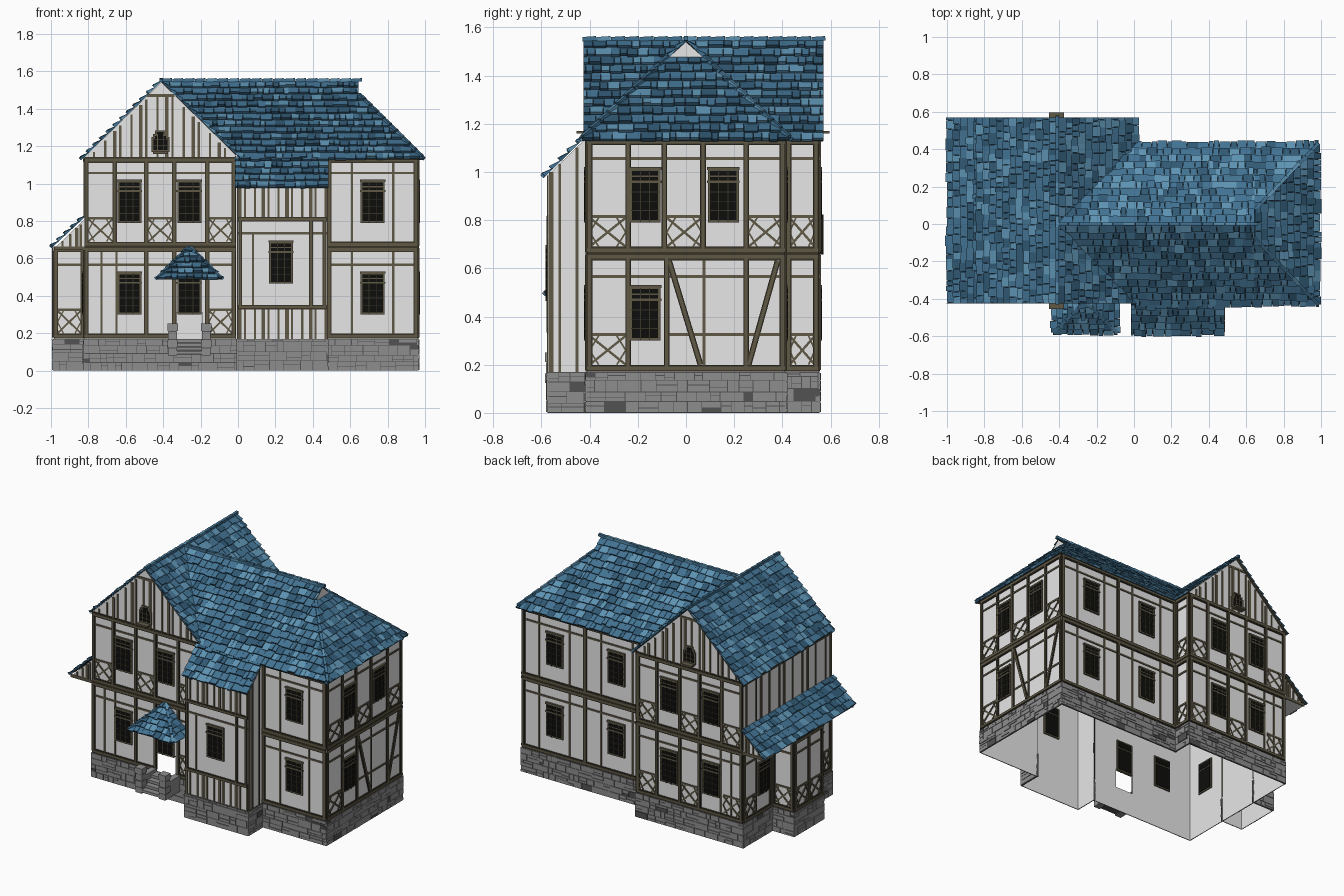
import bpy, bmesh, math, random
from mathutils import Vector as V

if "Cube" in bpy.data.objects:
    bpy.data.objects.remove(bpy.data.objects["Cube"])
random.seed(7)

COLS = {"plaster": (.80, .80, .80), "timber": (.115, .098, .062), "dark_timber": (.04, .034, .02),
        "glass": (.004, .004, .0035), "stone": (.27, .27, .27), "dark_stone": (.085, .085, .085),
        "light_slate": (.11, .29, .45), "mid_slate": (.055, .17, .29), "dark_slate": (.03, .10, .175),
        "slate_gap": (.011, .028, .045)}
MATS = []
for n, c in COLS.items():
    m = bpy.data.materials.new(n)
    m.diffuse_color = (*c, 1)
    m.use_nodes = True
    m.node_tree.nodes["Principled BSDF"].inputs["Base Color"].default_value = m.diffuse_color
    MATS.append(m)
WALL, TIM, DARK, GLASS, STONE, DSTONE, LIGHT, MID, DSLATE, GAP = range(10)


class Part:
    def __init__(self, name):
        self.name, self.bm = name, bmesh.new()

    def face(self, pts, mat, out=None):
        pts = [V(p) for p in pts]
        if out is not None:
            n = sum((pts[i].cross(pts[(i + 1) % len(pts)]) for i in range(len(pts))), V())
            if n.dot(V(out)) < 0:
                pts.reverse()
        f = self.bm.faces.new([self.bm.verts.new(p) for p in pts])
        f.material_index = mat

    def hexa(self, p, mat):  # p: four lower corners then four upper corners
        v = [self.bm.verts.new(q) for q in p]
        for ids in ((3, 2, 1, 0), (4, 5, 6, 7), (0, 1, 5, 4), (1, 2, 6, 5), (2, 3, 7, 6), (3, 0, 4, 7)):
            self.bm.faces.new([v[i] for i in ids]).material_index = mat

    def box(self, a, b, mat):
        (x, y, z), (X, Y, Z) = a, b
        self.hexa([(x, y, z), (X, y, z), (X, Y, z), (x, Y, z), (x, y, Z), (X, y, Z), (X, Y, Z), (x, Y, Z)], mat)

    def rod(self, p, q, w, mat):
        p, q = V(p), V(q)
        t = (q - p).normalized()
        s = t.cross(V((0, 0, 1))).normalized() * w / 2
        u = s.cross(t).normalized() * w / 2
        self.hexa([e + a for e in (p, q) for a in (-s - u, s - u, s + u, u - s)], mat)

    def done(self, recalc=True):
        if recalc:
            bmesh.ops.recalc_face_normals(self.bm, faces=self.bm.faces[:])
        me = bpy.data.meshes.new(self.name)
        self.bm.to_mesh(me)
        for m in MATS:
            me.materials.append(m)
        bpy.context.collection.objects.link(bpy.data.objects.new(self.name, me))


# A wall is (axis it faces, position, sign); a runs along it, d is distance outwards
def P(w, a, z, d):
    ax, c, s = w
    return V((a, c + s * d, z)) if ax == 'y' else V((c + s * d, a, z))


def bar(part, w, a0, z0, a1, z1, wid, d, mat, din=.0005):
    t = V((a1 - a0, z1 - z0)).normalized()
    p = V((-t.y, t.x)) * wid / 2
    c = [(a0 - p.x, z0 - p.y), (a1 - p.x, z1 - p.y), (a1 + p.x, z1 + p.y), (a0 + p.x, z0 + p.y)]
    part.hexa([P(w, a, z, din) for a, z in c] + [P(w, a, z, d) for a, z in c], mat)


walls, frame, win, base = Part("plaster_walls"), Part("timber_frame"), Part("windows"), Part("stone_base")


def beam(w, a0, z0, a1, z1, wid=.024):  # dark edged timber
    bar(frame, w, a0, z0, a1, z1, wid, .007, DARK)
    bar(frame, w, a0, z0, a1, z1, wid * .52, .010, TIM)


def thin(w, a0, z0, a1, z1, wid=.012):
    bar(frame, w, a0, z0, a1, z1, wid, .006, TIM)


def window(w, a, z0, wd=.115, h=.225):
    z1 = z0 + h
    bar(win, w, a, z0, a, z1, wd + .014, .010, TIM, -.008)
    bar(win, w, a, z0 + .010, a, z1 - .06, wd - .006, .0115, GLASS, -.012)
    bar(win, w, a, z1 - .050, a, z1 - .010, wd - .006, .0115, GLASS, -.012)
    for f in (-1 / 6, 1 / 6):
        bar(win, w, a + f * wd, z0, a + f * wd, z1, .004, .0135, DARK)
    for i in range(1, 4):
        z = z0 + .012 + i * (h - .072) / 4
        bar(win, w, a - wd / 2, z, a + wd / 2, z, .003, .013, DARK)
    bar(win, w, a - wd / 2, z1 - .032, a + wd / 2, z1 - .032, .006, .013, TIM)
    bar(win, w, a - wd / 2 - .01, z1 - .055, a + wd / 2 + .01, z1 - .055, .010, .014, TIM)
    bar(win, w, a - wd / 2 - .01, z1, a + wd / 2 + .01, z1, .012, .014, TIM)


def storey(w, a0, a1, up, posts, wins, xs=(), thins=(), gap=None):
    dz = .49 * up
    for l, r in ((a0, gap[0]), (gap[1], a1)) if gap else ((a0, a1),):
        beam(w, l, .185 + dz, r, .185 + dz, .026)
    thin(w, a0, .566 + dz, a1, .566 + dz)
    beam(w, a0, .648 + .478 * up, a1, .648 + .478 * up, .03)
    for a in posts:
        beam(w, a, .18 + dz, a, .64 + dz)
    for a in thins:
        thin(w, a, .19 + dz, a, .64 + dz)
    for a in wins:
        window(w, a, .30 + dz)
    for l, r in xs:  # crossed lower panels
        thin(w, l, .325 + dz, r, .325 + dz)
        thin(w, l, .2 + dz, r, .32 + dz, .010)
        thin(w, l, .32 + dz, r, .2 + dz, .010)
        m, q = (l + r) / 2, (r - l) / 4
        for s in (-1, 1):
            for z in (.2, .32):
                thin(w, m + s * q, z + dz, m + s * 2 * q, .26 + dz, .007)


def boards(w, a0, a1, z0, top, step=.05):
    a, i = a0, 0
    while a < a1:
        if top(a) - z0 > .02:
            thin(w, a, z0, a, top(a), .012 if i % 3 else .019)
        a += step * (.6, 1.2, 1.0)[i % 3]
        i += 1


def panel(w, pts):
    walls.face([P(w, a, z, 0) for a, z in pts], WALL, P(w, 0, 0, 1) - P(w, 0, 0, 0))


def rect(w, a0, a1, z0, z1):
    panel(w, [(a0, z0), (a1, z0), (a1, z1), (a0, z1)])


def stones(w, a0, a1):  # irregular masonry plates
    bar(base, w, a0 - .005, .085, a1 + .005, .085, .17, .005, DSTONE)
    z = .002
    while z < .16:
        h = .168 - z if z > .115 else random.uniform(.035, .055)
        a = a0 - .008
        while a < a1:
            b = min(a + random.uniform(.03, .10), a1 + .008)
            cut = random.choice((0, 0, .4, .6)) * h
            for lo, hi in (((z, z + cut), (z + cut, z + h)) if cut else ((z, z + h),)):
                bar(base, w, a + .0015, (lo + hi) / 2, b - .0015, (lo + hi) / 2, max(hi - lo - .003, .004),
                    random.uniform(.007, .011), STONE if random.random() < .95 else DSTONE)
            a = b
        z += h


# Walls
F, B, E, W = ('y', -.41, -1), ('y', .55, 1), ('x', .96, 1), ('x', -.82, -1)
RB, LE, BF = ('y', .41, 1), ('x', -.01, 1), ('y', -.57, -1)
BL, BR = ('x', 0, -1), ('x', .475, 1)
NF, NB, NW = ('y', -.08, -1), ('y', .23, 1), ('x', -.985, -1)
GABLE = [(-.01, 0), (-.01, 1.152), (-.41, 1.543), (-.82, 1.143), (-.82, 0)]
panel(B, GABLE)
panel(F, GABLE + [(-.33, 0), (-.33, .31), (-.19, .31), (-.19, 0)])  # open doorway
rect(F, -.33, -.19, 0, .17)
rect(F, .475, .96, 0, 1.13)
rect(F, -.01, .475, .99, 1.13)
rect(E, -.41, .41, 0, 1.13)
rect(RB, -.01, .96, 0, 1.13)
rect(LE, .41, .55, 0, 1.13)
rect(W, -.41, .55, 0, 1.13)
rect(BF, 0, .475, 0, .99)
for w in (BL, BR):
    panel(w, [(-.57, 0), (-.41, 0), (-.41, 1.145), (-.57, .99)])
for w in (NF, NB):
    rect(w, -.985, -.82, 0, .65)
rect(NW, -.08, .23, 0, .65)
for w in (F, B):  # lean-to end gables
    panel(w, [(-.985, .65), (-.82, .65), (-.82, .81)])
    thin(w, -.985, .655, -.82, .655, .02)
    boards(w, -.96, -.83, .66, lambda a: .65 + (a + .985) * .92, .035)
walls.face([(-.985, -.41, .65), (-.82, -.41, .65), (-.82, .55, .65), (-.985, .55, .65)], WALL, (0, 0, -1))
walls.face([(.645, -.075, 1.473), (.645, .075, 1.473), (.645, 0, 1.54)], WALL, (1, 0, 0))
for w, l, r in ((F, -.82, -.01), (F, .475, .96), (BF, 0, .475), (BL, -.57, -.41), (BR, -.57, -.41), (E, -.41, .41),
                (RB, -.01, .96), (LE, .41, .55), (B, -.82, -.01), (W, -.41, .55), (NF, -.985, -.82),
                (NB, -.985, -.82), (NW, -.08, .23)):
    stones(w, l, r)

# Timber framing, gabled wing
GP = (-.81, -.66, -.49, -.34, -.165, -.022)
GX = ((-.8, -.67), (-.48, -.35), (-.155, -.03))
for w in (F, B):
    storey(w, -.82, -.01, 1, GP, (-.58, -.26), GX)
    storey(w, -.82, -.01, 0, (-.81, -.49, -.34, -.165, -.022), (-.58, -.26), GX if w is B else GX[2:],
           (-.73, -.65), (-.33, -.175) if w is F else None)
    thin(w, -.49, 1.47, -.34, 1.47, .016)
    boards(w, -.80, -.02, 1.14, lambda a: min(1.47, 1.53 - abs(a + .41)))
    for hw, hh in ((.042, 1.24), (.034, 1.255), (.022, 1.275)):  # arched attic window
        bar(win, w, -.415, 1.168, -.415, hh + .01, hw * 2 + .012, .009, TIM, -.008)
        bar(win, w, -.415, 1.18, -.415, hh, hw * 2 - .01, .011, GLASS, -.012)
    for a in (-.43, -.40):
        bar(win, w, a, 1.18, a, 1.265, .004, .013, TIM)
    for z in (1.205, 1.235):
        bar(win, w, -.45, z, -.38, z, .004, .013, TIM)
    bar(win, w, -.455, 1.165, -.375, 1.165, .012, .045, TIM)
# Hipped wing
for up in (0, 1):
    storey(F, .475, .96, up, (.487, .95), (.72,), (), (.61, .83))
    storey(RB, -.01, .96, up, (.0, .48, .95), (.24, .71), (), (.12, .36, .6, .83))
    storey(LE, .41, .55, up, (.425, .54), (), ((.43, .535),))
EX = ((-.4, -.25), (-.08, .065), (.26, .4))
storey(E, -.41, .41, 1, (-.4, -.24, -.09, .07, .25, .4), (-.17, .155), EX)
storey(E, -.41, .41, 0, (-.4, -.24, -.08, .25, .4), (-.17,), EX[:1], (.075,))
thin(E, -.08, .325, .4, .325)
beam(E, -.07, .63, .06, .2)
beam(E, .38, .63, .26, .2)
for w, l, r in ((F, .475, .96), (E, -.41, .41), (RB, -.01, .96), (LE, .41, .55)):
    beam(w, l, .675, r, .675, .03)
# Front bay
for z in (.34, .81):
    beam(BF, 0, z, .475, z)
thin(BF, 0, .735, .475, .735)
for a in (.012, .39, .462):
    beam(BF, a, .34, a, .81, .02)
thin(BF, .08, .34, .08, .74, .01)
window(BF, .23, .465)
boards(BF, .01, .475, .17, lambda a: .335, .045)
boards(BF, .01, .475, .82, lambda a: .985, .045)
for w in (BL, BR):
    boards(w, -.56, -.41, .17, lambda a: .99 + (a + .57) * .95, .06)
# West wall and lean-to bay
storey(W, -.41, .55, 0, (-.4, -.1, .25, .54), (.33, -.25), ((.42, .53), (-.39, -.32), (-.18, -.11)), (.41, .26))
boards(W, -.40, .55, .82, lambda a: 1.12, .09)
beam(W, -.41, 1.125, .55, 1.125)
for w in (NF, NB):
    storey(w, -.985, -.82, 0, (-.975, -.83), (), ((-.965, -.84),))
storey(NW, -.08, .23, 0, (-.07, .075, .22), (), ((-.06, .065), (.085, .21)))
walls.done(False)
for p in (frame, win, base):
    p.done()


# Slate roofs: overlapping tiles laid on each convex plane and trimmed to its outline
def roof(name, poly, rh=.05, tw=(.024, .065)):
    part = Part(name)
    bm, poly = part.bm, [V(p) for p in poly]
    n = sum((poly[i].cross(poly[(i + 1) % len(poly)]) for i in range(len(poly))), V()).normalized()
    u = V((0, 0, 1)).cross(n).normalized()
    v = n.cross(u)
    o = poly[0]
    us, vs = [(p - o).dot(u) for p in poly], [(p - o).dot(v) for p in poly]
    v0 = min(vs)
    while v0 < max(vs):
        a = min(us) - random.uniform(0, .05)
        while a < max(us):
            b = a + random.uniform(*tw)
            lo, hi = v0 - random.uniform(-.004, .008), v0 + rh
            t = random.uniform(.012, .021)
            c = [(a + .001, lo), (b - .001, lo), (b - .001, hi), (a + .001, hi)]
            part.hexa([o + u * x + v * y for x, y in c] +
                      [o + u * x + v * y + n * (t if y == lo else .003) for x, y in c],
                      random.choices((LIGHT, MID, DSLATE), (.2, .55, .25))[0])
            a = b
        v0 += rh
    for i, p in enumerate(poly):
        q = poly[(i + 1) % len(poly)]
        if abs(q.z - p.z) < .001 and abs((p - o).dot(v) - min(vs)) < .001:
            continue  # leave the eave ragged
        bmesh.ops.bisect_plane(bm, geom=bm.verts[:] + bm.edges[:] + bm.faces[:], plane_co=p,
                               plane_no=(q - p).cross(n), clear_outer=True)
    part.face([p + n * .002 for p in poly], GAP, n)
    part.face([p - n * .003 for p in poly], DARK, -n)
    part.done(False)


e, r = 1.13, 1.545
roof("gable_roof_west", [(-.833, .57, e), (-.833, -.425, e), (-.41, -.425, r), (-.41, .57, r)])
roof("gable_roof_east_front", [(.015, -.425, e), (-.41, .005, r), (-.41, -.425, r)])
roof("gable_roof_east_back", [(.015, .43, e), (.015, .57, e), (-.41, .57, r), (-.41, 0, r)])
roof("wing_roof_front", [(.015, -.43, e), (.645, -.43, e), (.645, 0, r), (-.41, 0, r)])
roof("wing_roof_front_corner", [(.645, -.43, e), (.985, -.43, e), (.645, -.075, 1.473)])
roof("wing_roof_back", [(.645, .43, e), (.015, .43, e), (-.41, 0, r), (.645, 0, r)])
roof("wing_roof_back_corner", [(.985, .43, e), (.645, .43, e), (.645, .075, 1.473)])
roof("wing_roof_hip", [(.985, -.43, e), (.985, .43, e), (.645, .075, 1.473), (.645, -.075, 1.473)])
roof("front_bay_roof", [(-.015, -.587, .979), (.483, -.587, .979), (.483, -.425, 1.137), (-.015, -.425, 1.137)])
roof("lean_to_roof", [(-.992, .57, .66), (-.992, -.425, .66), (-.82, -.425, .82), (-.82, .57, .82)])
pa, pl, pr = (-.26, -.415, .66), (-.43, -.58, .49), (-.09, -.58, .49)
ql, qr = (-.43, -.41, .49), (-.09, -.41, .49)
roof("porch_roof_front", [pl, pr, pa], .04, (.025, .06))
roof("porch_roof_left", [ql, pl, pa], .04, (.025, .06))
roof("porch_roof_right", [pr, qr, pa], .04, (.025, .06))

# Ridge and hip caps
caps = Part("ridge_caps")
for p, q in (((-.41, -.43, r + .006), (-.41, .58, r + .006)), ((-.41, 0, r + .006), (.665, 0, r + .006)),
             ((.645, -.075, 1.478), (.985, -.43, e + .01)), ((.645, .075, 1.478), (.985, .43, e + .01)),
             (pa, pl), (pa, pr)):
    p, q = V(p), V(q)
    k = max(2, round((q - p).length / .06))
    for i in range(k):
        a, b = p.lerp(q, i / k), p.lerp(q, (i + .97) / k)
        caps.rod(a, b + V((0, 0, .004)), .018, random.choice((LIGHT, MID, MID)))
caps.done()

# Entrance steps with side walls
steps = Part("entrance_steps")
for i in range(4):
    y, z = -.575 + i * .035, .085 + i * .021
    steps.box((-.33, y, z), (-.19, -.412, z + .006), DSTONE)
    steps.box((-.335, y - .005, z + .006), (-.185, -.412, z + .021), STONE)
for x in (-.35, -.17):
    steps.box((x - .02, -.57, .08), (x + .02, -.412, .19), STONE)
    for i, d in enumerate((.024, .027, .023, .028)):  # stacked pillar blocks
        z = .08 + i * .044
        steps.box((x - d, -.558 - d, z), (x + d, -.558 + d, z + .039), STONE)
    steps.box((x - .022, -.58, .085), (x + .022, -.536, .25), DSTONE)
steps.done()
